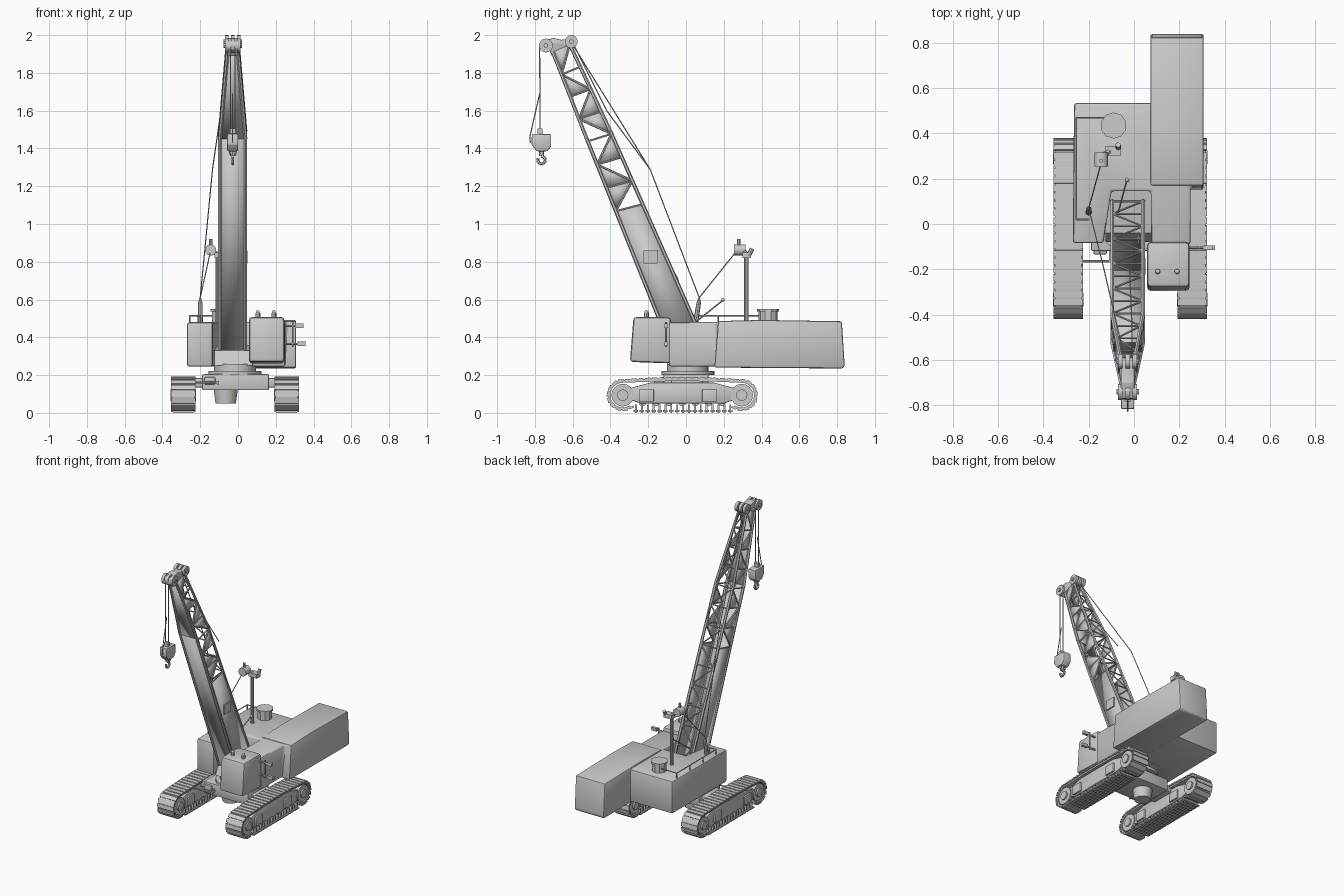
import bpy, bmesh, math
from mathutils import Vector as V, Matrix as M

if "Cube" in bpy.data.objects:
    bpy.data.objects.remove(bpy.data.objects["Cube"])


def add_box(bm, lo, hi, rx=0):
    lo, hi = V(lo), V(hi)
    mat = M.Translation((lo + hi) / 2) @ M.Rotation(rx, 4, 'X') @ M.Diagonal((*(hi - lo), 1))
    bmesh.ops.create_cube(bm, size=1, matrix=mat)


def add_rod(bm, a, b, r, n=8, r2=None):
    a, b = V(a), V(b)
    mat = M.Translation((a + b) / 2) @ (b - a).to_track_quat('Z', 'Y').to_matrix().to_4x4()
    bmesh.ops.create_cone(bm, cap_ends=True, segments=n, radius1=r,
                          radius2=r if r2 is None else r2, depth=(b - a).length, matrix=mat)


def add_path(bm, pts, r, n=6):
    for a, b in zip(pts, pts[1:]):
        add_rod(bm, a, b, r, n)


def add_ball(bm, c, r):
    bmesh.ops.create_uvsphere(bm, u_segments=10, v_segments=6, radius=r, matrix=M.Translation(c))


def add_prism(bm, pts, axis, lo, hi):
    """Extrude a 2D outline along x or z."""
    put = (lambda p, h: (h, *p)) if axis == 'x' else (lambda p, h: (*p, h))
    a = [bm.verts.new(put(p, lo)) for p in pts]
    b = [bm.verts.new(put(p, hi)) for p in pts]
    bm.faces.new(a)
    bm.faces.new(b)
    for i in range(len(pts)):
        j = (i + 1) % len(pts)
        bm.faces.new((a[i], a[j], b[j], b[i]))


def finish(name, bm, bevel=0):
    bmesh.ops.recalc_face_normals(bm, faces=bm.faces[:])
    if bevel:
        edges = [e for e in bm.edges if e.calc_face_angle(0) > 0.5]
        bmesh.ops.bevel(bm, geom=edges, offset=bevel, segments=2, profile=0.5, affect='EDGES')
    me = bpy.data.meshes.new(name)
    bm.to_mesh(me)
    bm.free()
    ob = bpy.data.objects.new(name, me)
    bpy.context.collection.objects.link(ob)
    bpy.ops.object.select_all(action='DESELECT')
    ob.select_set(True)
    bpy.context.view_layer.objects.active = ob
    bpy.ops.object.shade_smooth_by_angle(angle=math.radians(35))
    return ob


new = bmesh.new

# ---------- crawler tracks ----------
YF, YR, ZW = -0.335, 0.295, 0.094


def track_path(r, dz):
    arc = lambda y, a0, a1: [(y + r * math.cos(math.radians(a0 + (a1 - a0) * i / 10)),
                              ZW + r * math.sin(math.radians(a0 + (a1 - a0) * i / 10))) for i in range(11)]
    return arc(YF, 305, 100) + [(-0.2, 0.185 - dz), (-0.02, 0.19 - dz), (0.16, 0.185 - dz)] + arc(YR, 80, -125)


for side, cx in (('left', -0.29), ('right', 0.257)):
    x0, x1 = cx - 0.065, cx + 0.065
    bm = new()
    outer = track_path(0.08, 0.004)
    add_prism(bm, outer + track_path(0.066, 0.02)[::-1], 'x', x0 + 0.006, x1 - 0.006)
    # plates spread evenly around the belt
    left = 0.0
    for (ya, za), (yb, zb) in zip(outer, outer[1:]):
        seg, d = math.hypot(yb - ya, zb - za), left
        while d < seg:
            y, z = ya + (yb - ya) * d / seg, za + (zb - za) * d / seg
            add_box(bm, (x0, y - 0.014, z - 0.005), (x1, y + 0.014, z + 0.005), math.atan2(zb - za, yb - ya))
            d += 0.036
        left = d - seg
    # ground shoes with upright ribs
    for i in range(17):
        y = -0.265 + i * 0.0312
        add_box(bm, (x0, y - 0.012, 0.006), (x1, y + 0.012, 0.014))
        add_box(bm, (x0 + 0.01, y - 0.005, 0.0), (x1 - 0.01, y + 0.005, 0.045))
    finish(side + '_track_belt', bm)

    bm = new()
    add_prism(bm, [(-0.3, 0.07), (-0.24, 0.05), (0.2, 0.05), (0.26, 0.07), (0.26, 0.13),
                   (0.15, 0.16), (-0.19, 0.16), (-0.3, 0.13)], 'x', x0 + 0.015, x1 - 0.015)
    for y in (-0.21, 0.125):
        add_box(bm, (x0 + 0.003, y - 0.04, 0.06), (x1 - 0.003, y + 0.04, 0.125))
    finish(side + '_track_frame', bm, 0.004)

    bm = new()
    for y in (YF, YR):
        add_rod(bm, (x0 + 0.008, y, ZW), (x1 - 0.008, y, ZW), 0.06, 16)
        add_rod(bm, (x0 - 0.002, y, ZW), (x1 + 0.002, y, ZW), 0.03, 12)
    for i in range(7):
        y = -0.23 + i * 0.07
        add_rod(bm, (x0 + 0.02, y, 0.055), (x1 - 0.02, y, 0.055), 0.02, 10)
    finish(side + '_track_wheels', bm)

# ---------- carbody and turntable ----------
bm = new()
add_box(bm, (-0.19, -0.12, 0.12), (0.165, 0.12, 0.205))
add_box(bm, (-0.25, -0.08, 0.135), (0.22, 0.09, 0.185))
add_box(bm, (-0.18, -0.135, 0.15), (-0.12, -0.09, 0.19))
finish('carbody', bm, 0.008)
bm = new()
add_rod(bm, (-0.3, -0.165, 0.16), (-0.1, -0.165, 0.16), 0.005)
add_box(bm, (-0.11, -0.17, 0.15), (-0.1, -0.1, 0.17))
finish('hydraulic_line', bm)
bm = new()
add_rod(bm, (-0.016, 0.01, 0.2), (-0.016, 0.01, 0.222), 0.14, 24)
add_rod(bm, (-0.016, 0.01, 0.22), (-0.016, 0.01, 0.26), 0.11, 24)
finish('turntable', bm)
bm = new()
add_rod(bm, (-0.065, 0.01, 0.05), (-0.065, 0.01, 0.14), 0.055, 14, 0.068)
finish('centre_post', bm)

# ---------- upper body ----------
bm = new()
add_prism(bm, [(-0.27, -0.085), (-0.135, -0.085), (-0.1, 0.145), (0.075, 0.145), (0.075, -0.09), (0.25, -0.09),
               (0.25, 0.16), (0.3, 0.18), (0.3, 0.535), (-0.265, 0.535)], 'z', 0.245, 0.48)
finish('machinery_house', bm, 0.012)
bm = new()
add_prism(bm, [(0.15, 0.24), (0.83, 0.235), (0.84, 0.25), (0.825, 0.485), (0.4, 0.492), (0.17, 0.486)],
          'x', 0.072, 0.308)
finish('engine_house', bm, 0.01)
bm = new()
add_prism(bm, [(-0.08, 0.25), (0.16, 0.25), (0.16, 0.36), (-0.04, 0.33)], 'x', -0.125, 0.09)
finish('boom_cradle', bm)

# cab, roof lights, mirrors
bm = new()
add_prism(bm, [(-0.297, 0.27), (-0.08, 0.262), (-0.08, 0.506), (-0.278, 0.508)], 'x', 0.058, 0.245)
finish('cab', bm, 0.016)
bm = new()
for x in (0.105, 0.19):
    add_rod(bm, (x, -0.21, 0.5), (x, -0.21, 0.53), 0.013)
    add_ball(bm, (x, -0.21, 0.533), 0.011)
finish('roof_lights', bm)
bm = new()
for z, x in ((0.46, 0.34), (0.365, 0.35)):
    add_rod(bm, (0.23, -0.105, z), (x, -0.105, z), 0.006)
    add_box(bm, (x - 0.035, -0.115, z - 0.01), (x + 0.008, -0.095, z + 0.012))
add_rod(bm, (0.29, -0.105, 0.35), (0.29, -0.105, 0.48), 0.005)
finish('cab_mirrors', bm)

# roof fittings
bm = new()
add_rod(bm, (-0.09, 0.435, 0.47), (-0.09, 0.435, 0.54), 0.05, 10)
add_rod(bm, (-0.09, 0.435, 0.538), (-0.09, 0.435, 0.55), 0.058, 10)
finish('exhaust_stack', bm)
bm = new()
add_path(bm, [(-0.255, 0.02, 0.515), (-0.255, 0.47, 0.515), (-0.13, 0.47, 0.515)], 0.004)
add_path(bm, [(-0.255, 0.02, 0.515), (-0.2, 0.02, 0.515)], 0.004)
for x, y in ((-0.255, 0.02), (-0.255, 0.17), (-0.255, 0.32), (-0.255, 0.47), (-0.2, 0.02)):
    add_rod(bm, (x, y, 0.47), (x, y, 0.517), 0.004, 6)
finish('roof_railing', bm)
bm = new()
add_rod(bm, (-0.108, 0.32, 0.47), (-0.108, 0.32, 0.85), 0.012, 10)
add_box(bm, (-0.125, 0.3, 0.82), (-0.06, 0.345, 0.85))
add_rod(bm, (-0.07, 0.33, 0.83), (-0.07, 0.35, 0.87), 0.012)
add_rod(bm, (-0.145, 0.255, 0.862), (-0.145, 0.315, 0.862), 0.03, 12)
add_rod(bm, (-0.145, 0.28, 0.88), (-0.145, 0.28, 0.92), 0.009)
add_rod(bm, (-0.145, 0.3, 0.862), (-0.108, 0.32, 0.84), 0.012)
finish('mast', bm)
bm = new()
add_rod(bm, (-0.2, 0.05, 0.47), (-0.2, 0.067, 0.58), 0.014, 8, 0.012)
add_rod(bm, (-0.2, 0.067, 0.58), (-0.2, 0.07, 0.615), 0.012, 8, 0.003)
finish('cable_post', bm)
bm = new()
add_rod(bm, (-0.07, 0.05, 0.48), (-0.03, 0.2, 0.6), 0.004, 6)
add_ball(bm, (-0.03, 0.195, 0.598), 0.01)
finish('stay_lever', bm)

# ---------- boom ----------
CX = -0.028
FRONT = [V((-0.075, 0.33)), V((-0.525, 1.45)), V((-0.705, 1.91))]
BACK = [V((0.1, 0.36)), V((-0.4, 1.49)), V((-0.615, 1.95))]
HALF = [0.068, 0.068, 0.028]


def bp(t, s, back):
    """Point on boom corner: t along boom, s left/right, back or front chord."""
    i, u = (0, t / 0.7) if t < 0.7 else (1, (t - 0.7) / 0.3)
    c = (BACK if back else FRONT)
    p, w = c[i].lerp(c[i + 1], u), HALF[i] + (HALF[i + 1] - HALF[i]) * u
    return V((CX + s * w, p.x, p.y))


bm = new()
for s in (-1, 1):
    for back in (0, 1):
        add_path(bm, [bp(t, s, back) for t in (0, 0.7, 1)], 0.01)
finish('boom_chords', bm)

bm, N = new(), 13
for i in range(N):
    a, b, s = i / N, (i + 1) / N, 1 if i % 2 else -1
    add_rod(bm, bp(a, -s, 1), bp(b, s, 1), 0.005, 6)
    add_rod(bm, bp(a, -1, 1), bp(a, 1, 1), 0.005, 6)
    if i > 5:
        for sd in (-1, 1):
            add_rod(bm, bp(a, sd, i % 2), bp(b, sd, 1 - i % 2), 0.006, 6)
            add_rod(bm, bp(a, sd, 0), bp(a, sd, 1), 0.005, 6)
finish('boom_lattice', bm)

bm = new()
face = lambda *p: bm.faces.new([bm.verts.new(q) for q in p])
for a, b in ((0, 0.7), (0.7, 1)):
    face(bp(a, -1, 0), bp(a, 1, 0), bp(b, 1, 0), bp(b, -1, 0))
for s in (-1, 1):
    face(bp(0, s, 0), bp(6 / N, s, 0), bp(6 / N, s, 1), bp(0, s, 1))
    for i in range(6, N):
        a, b, k = i / N, (i + 1) / N, i % 2
        face(bp(a, s, k), bp(b, s, 1 - k), bp(a, s, 1 - k) if i % 3 else bp(b, s, k))
ob = finish('boom_panels', bm)
mod = ob.modifiers.new('thickness', 'SOLIDIFY')
mod.thickness, mod.offset = 0.004, 0

# boom side box and hose loop
bm = new()
add_box(bm, (0.038, -0.225, 0.79), (0.05, -0.15, 0.86))
add_path(bm, [(0.02, -0.075 + 0.035 * math.cos(q), 0.68 + 0.06 * math.sin(q))
              for q in [math.radians(d) for d in range(-60, 121, 20)]], 0.004)
finish('boom_fittings', bm)

# boom head with sheaves
bm = new()
add_prism(bm, [(-0.71, 1.89), (-0.6, 1.94), (-0.59, 1.985), (-0.66, 1.975), (-0.7, 1.985),
               (-0.77, 1.965), (-0.775, 1.925), (-0.735, 1.945)], 'x', CX - 0.03, CX + 0.03)
finish('boom_head', bm, 0.004)
bm = new()
for y, z, r in ((-0.742, 1.945, 0.037), (-0.607, 1.966, 0.034)):
    for dx in (-0.032, 0, 0.032):
        add_rod(bm, (CX + dx - 0.01, y, z), (CX + dx + 0.01, y, z), r, 14)
    add_rod(bm, (CX - 0.05, y, z), (CX + 0.05, y, z), 0.012)
finish('head_sheaves', bm)

# ---------- ropes and hook ----------
bm = new()
add_path(bm, [(-0.04, -0.6, 1.95), (-0.135, -0.19, 1.29), (-0.2, 0.07, 0.61), (-0.145, 0.27, 0.86)], 0.003)
add_path(bm, [(CX + 0.02, -0.6, 1.96), (-0.01, -0.42, 1.6), (-0.02, -0.19, 1.29)], 0.003)
finish('pendant_cables', bm)
bm = new()
for dx in (-0.012, 0.012):
    add_rod(bm, (CX + dx, -0.775, 1.94), (CX + dx, -0.772, 1.48), 0.003, 6)
add_path(bm, [(CX, -0.775, 1.69), (CX, -0.827, 1.46), (CX, -0.824, 1.43)], 0.003)
finish('hoist_ropes', bm)
bm = new()
add_prism(bm, [(-0.79, 1.385), (-0.735, 1.385), (-0.714, 1.41), (-0.714, 1.475), (-0.816, 1.478),
               (-0.818, 1.42)], 'x', CX - 0.029, CX + 0.029)
finish('hook_block', bm, 0.006)
bm = new()
add_box(bm, (CX - 0.015, -0.785, 1.47), (CX + 0.015, -0.76, 1.505))
add_rod(bm, (CX, -0.765, 1.36), (CX, -0.765, 1.39), 0.014)
add_rod(bm, (CX - 0.02, -0.765, 1.378), (CX + 0.02, -0.765, 1.378), 0.01)
add_path(bm, [(CX, -0.765 + 0.02 * math.sin(math.radians(d)), 1.338 + 0.02 * math.cos(math.radians(d)))
              for d in range(0, 301, 30)], 0.008)
finish('hook', bm)
